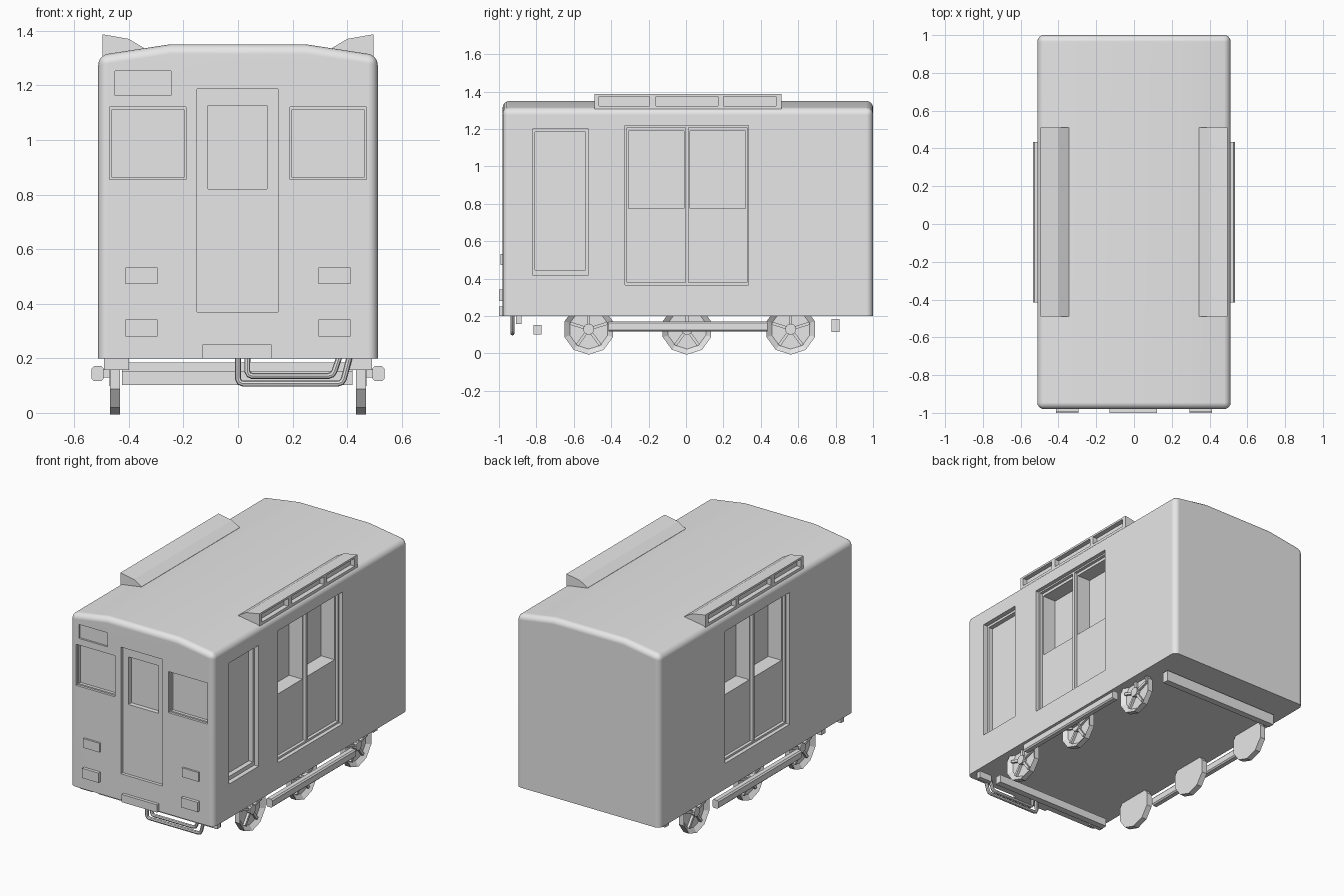
import bpy, bmesh, math
from mathutils import Matrix, Vector

if "Cube" in bpy.data.objects:
    bpy.data.objects.remove(bpy.data.objects["Cube"], do_unlink=True)

grey = bpy.data.materials.new("plain grey")
grey.use_nodes = True
grey.diffuse_color = (0.8, 0.8, 0.8, 1)
grey.node_tree.nodes["Principled BSDF"].inputs["Base Color"].default_value = (0.8, 0.8, 0.8, 1)


def finish(bm, name):
    bmesh.ops.recalc_face_normals(bm, faces=bm.faces[:])
    mesh = bpy.data.meshes.new(name)
    bm.to_mesh(mesh)
    bm.free()
    mesh.materials.append(grey)
    ob = bpy.data.objects.new(name, mesh)
    bpy.context.collection.objects.link(ob)
    return ob


def add_box(bm, x, y, z, turn=Matrix()):
    size = Matrix.Diagonal((x[1] - x[0], y[1] - y[0], z[1] - z[0], 1))
    centre = Vector((sum(x) / 2, sum(y) / 2, sum(z) / 2))
    bmesh.ops.create_cube(bm, size=1, matrix=turn @ Matrix.Translation(centre) @ size)


def box(name, x, y, z):
    bm = bmesh.new()
    add_box(bm, x, y, z)
    return finish(bm, name)


def prism(points, y0, y1):
    """Extrude an x-z profile along y."""
    bm = bmesh.new()
    face = bm.faces.new([bm.verts.new((x, y0, z)) for x, z in points])
    out = bmesh.ops.extrude_face_region(bm, geom=[face])
    moved = [v for v in out["geom"] if isinstance(v, bmesh.types.BMVert)]
    bmesh.ops.translate(bm, verts=moved, vec=(0, y1 - y0, 0))
    return bm


def activate(ob):
    bpy.ops.object.select_all(action="DESELECT")
    ob.select_set(True)
    bpy.context.view_layer.objects.active = ob


def cut(ob, x, y, z):
    cutter = box("cutter", x, y, z)
    cutter.hide_render = True
    mod = ob.modifiers.new("cut", "BOOLEAN")
    mod.operation, mod.solver, mod.object = "DIFFERENCE", "EXACT", cutter
    activate(ob)
    bpy.ops.object.modifier_apply(modifier=mod.name)
    bpy.data.objects.remove(cutter, do_unlink=True)


def smooth(ob):
    activate(ob)
    bpy.ops.object.shade_smooth_by_angle(angle=math.radians(35))


# Body shell with rounded corners and a sharp bottom rim
W, FRONT, BACK = 0.512, -0.98, 1.0
half = [(W, 0.2), (W, 1.31), (0.25, 1.35)]
bm = prism(half + [(-x, z) for x, z in reversed(half)], FRONT, BACK)
rounded = []
for e in bm.edges:
    a, b = e.verts
    low = a.co.z < 0.3 and b.co.z < 0.3
    ridge = abs(a.co.x) < 0.3 and a.co.x == b.co.x
    if not low and not ridge:
        rounded.append(e)
bmesh.ops.bevel(bm, geom=rounded, offset=0.035, offset_type="OFFSET",
                segments=4, profile=0.5, affect="EDGES", clamp_overlap=True)
body = finish(bm, "body_shell")

# Recesses in the front: windows, cab door, sign
def cut_front(x, z, depth):
    cut(body, x, (FRONT - 0.1, FRONT + depth), z)

for s in (-1, 1):
    cut_front(sorted((s * 0.19, s * 0.47)), (0.855, 1.12), 0.015)
    cut_front(sorted((s * 0.198, s * 0.462)), (0.863, 1.112), 0.035)
cut_front((-0.15, 0.147), (0.37, 1.187), 0.02)
cut_front((-0.11, 0.106), (0.82, 1.127), 0.05)
cut_front((-0.45, -0.245), (1.163, 1.253), 0.012)

# Recesses in the sides: double doors on both, tall window on one
def cut_side(s, y, z, depth):
    cut(body, sorted((s * (W - depth), s * (W + 0.1))), y, z)

for s in (-1, 1):
    cut_side(s, (-0.325, 0.335), (0.367, 1.218), 0.025)
    for y0 in (-0.315, 0.013):
        cut_side(s, (y0, y0 + 0.312), (0.38, 1.208), 0.045)
        cut_side(s, (y0 + 0.008, y0 + 0.304), (0.775, 1.19), 0.14)
cut_side(1, (-0.822, -0.522), (0.42, 1.2), 0.03)
cut_side(1, (-0.808, -0.536), (0.445, 1.185), 0.06)
smooth(body)
body.modifiers.new("even_normals", "WEIGHTED_NORMAL").keep_sharp = True

# Lamps and coupler plate on the front
for s, side in ((-1, "right"), (1, "left")):
    x = sorted((s * 0.295, s * 0.412))
    box(side + "_upper_lamp", x, (-0.992, -0.97), (0.473, 0.532))
    box(side + "_lower_lamp", x, (-1.0, -0.97), (0.28, 0.343))
box("coupler_plate", (-0.13, 0.123), (-1.0, -0.96), (0.2, 0.25))

# Roof vents with three recessed openings each
for s, side in ((-1, "right"), (1, "left")):
    profile = [(0.496, 1.305), (0.496, 1.387), (0.4, 1.37), (0.345, 1.337), (0.345, 1.31)]
    vent = finish(prism([(s * x, z) for x, z in profile], -0.49, 0.51), side + "_roof_vent")
    for y in ((-0.465, -0.195), (-0.16, 0.17), (0.2, 0.48)):
        cut(vent, sorted((s * 0.465, s * 0.6)), y, (1.324, 1.374))

# Wheels: ten-sided rim, dished outer face, hub and spokes
SIDEWAYS = Matrix(((0, 0, 1, 0), (1, 0, 0, 0), (0, 1, 0, 0), (0, 0, 0, 1)))
RADIUS = 0.136
AXLE_Z = RADIUS * math.cos(math.pi / 10)


def wheel(name, s, y):
    bm = bmesh.new()
    bmesh.ops.create_cone(bm, cap_ends=True, segments=10, radius1=RADIUS,
                          radius2=RADIUS, depth=0.037)
    outer = max(bm.faces, key=lambda f: f.calc_center_median().z)
    bmesh.ops.inset_region(bm, faces=[outer], thickness=0.03, depth=0)
    bmesh.ops.translate(bm, verts=outer.verts[:], vec=(0, 0, -0.022))
    bmesh.ops.create_cone(bm, cap_ends=True, segments=10, radius1=0.03, radius2=0.03,
                          depth=0.03, matrix=Matrix.Translation((0, 0, 0.006)))
    for k in range(5):
        add_box(bm, (0.02, 0.105), (-0.008, 0.008), (-0.01, 0.012),
                Matrix.Rotation(math.tau * (k + 0.25) / 5, 4, "Z"))
    place = Matrix.Translation((s * 0.45, y, AXLE_Z)) @ Matrix.Diagonal((s, 1, 1, 1))
    bmesh.ops.transform(bm, matrix=place @ SIDEWAYS, verts=bm.verts[:])
    return finish(bm, name)


for s, side in ((-1, "right"), (1, "left")):
    for y, where in ((-0.52, "front"), (0.005, "middle"), (0.56, "rear")):
        wheel(f"{side}_{where}_wheel", s, y)
    # Side rail with chamfered edges, and its hanger
    rail = [(0.492, 0.125), (0.5, 0.117), (0.528, 0.117), (0.536, 0.125),
            (0.536, 0.162), (0.528, 0.171), (0.5, 0.171), (0.492, 0.162)]
    finish(prism([(s * x, z) for x, z in rail], -0.415, 0.435), side + "_side_rail")
    box(side + "_rail_hanger", sorted((s * 0.465, s * 0.495)), (-0.02, 0.03), (0.13, 0.16))
    # Small block under the front corner
    box(side + "_corner_block", sorted((s * 0.4, s * 0.49)), (-0.91, -0.88), (0.157, 0.21))

# Cross beams under the floor
box("front_cross_beam", (-0.425, 0.42), (-0.815, -0.772), (0.102, 0.153))
box("rear_cross_beam", (-0.425, 0.42), (0.778, 0.82), (0.115, 0.185))


# Bent pipes under the front
def pipe(name, points):
    curve = bpy.data.curves.new(name, "CURVE")
    curve.dimensions = "3D"
    curve.bevel_depth = 0.011
    curve.bevel_resolution = 2
    curve.use_fill_caps = True
    line = curve.splines.new("POLY")
    line.points.add(len(points) - 1)
    for p, (x, z) in zip(line.points, points):
        p.co = (x, -0.928, z, 1)
    curve.materials.append(grey)
    ob = bpy.data.objects.new(name, curve)
    bpy.context.collection.objects.link(ob)
    activate(ob)
    bpy.ops.object.convert(target="MESH")
    smooth(bpy.context.object)


pipe("outer_pipe", [(0, 0.21), (0, 0.125), (0.006, 0.112), (0.02, 0.107),
                    (0.365, 0.107), (0.38, 0.112), (0.388, 0.125), (0.41, 0.21)])
pipe("inner_pipe", [(0.034, 0.21), (0.034, 0.152), (0.04, 0.14), (0.052, 0.135),
                    (0.33, 0.135), (0.345, 0.14), (0.353, 0.152), (0.373, 0.21)])
